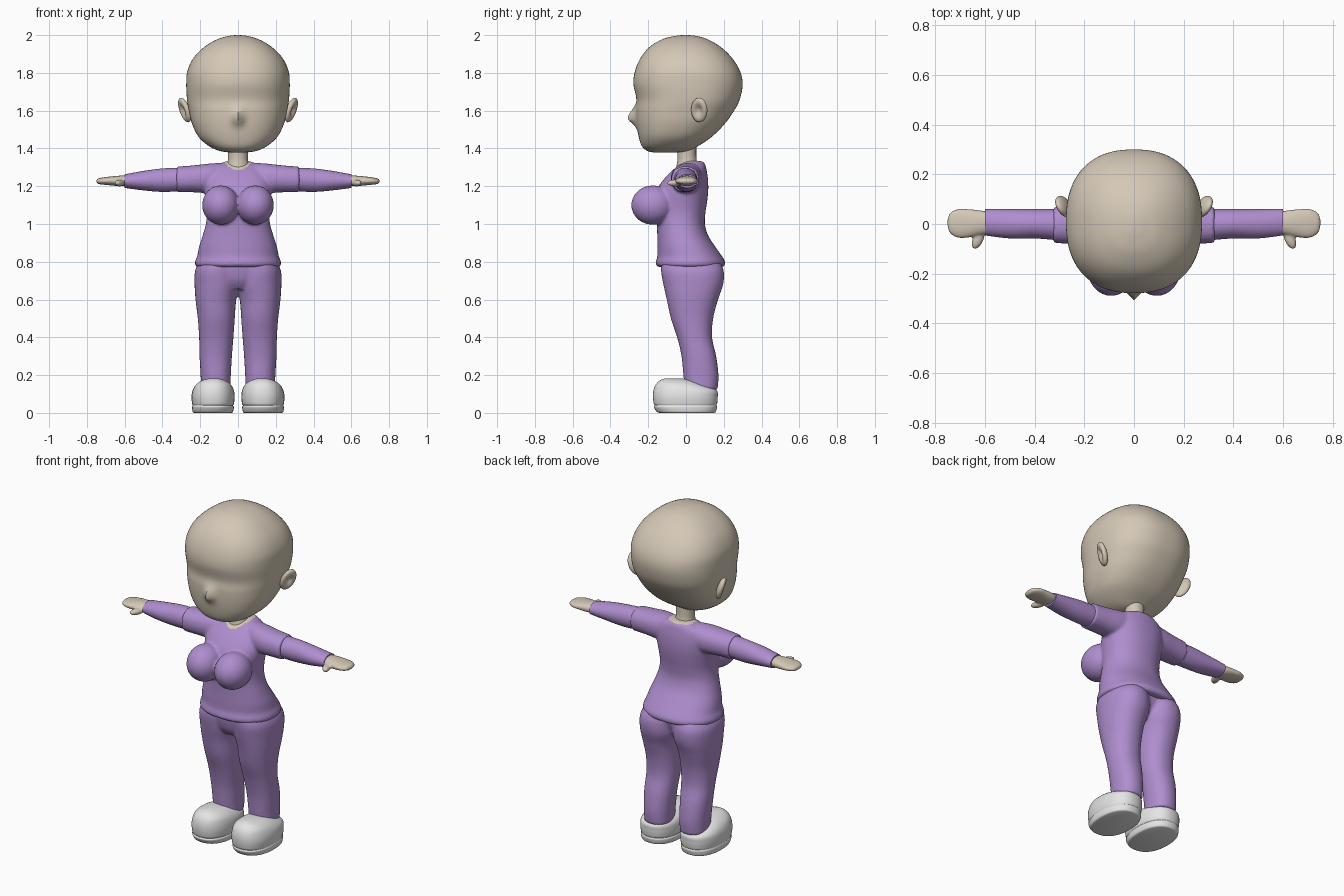
import bpy, bmesh, math
from mathutils import Matrix, Euler, Vector

if "Cube" in bpy.data.objects:
    bpy.data.objects.remove(bpy.data.objects["Cube"])


def material(name, rgb):
    m = bpy.data.materials.new(name)
    m.diffuse_color = (*rgb, 1)
    m.use_nodes = True
    m.node_tree.nodes["Principled BSDF"].inputs["Base Color"].default_value = m.diffuse_color
    return m


SKIN = material("skin beige", (0.66, 0.58, 0.47))
CLOTH = material("lilac cloth", (0.43, 0.27, 0.62))
WHITE = material("shoe white", (0.78, 0.78, 0.78))


def spline(keys, steps):
    """Catmull-Rom through rows of numbers."""
    out = []
    for i in range(len(keys) - 1):
        p = [keys[max(0, min(len(keys) - 1, i + k))] for k in (-1, 0, 1, 2)]
        for s in range(steps):
            t = s / steps
            out.append([b + 0.5 * t * (c - a + t * (2*a - 5*b + 4*c - d + t * (3*(b - c) + d - a)))
                        for a, b, c, d in zip(*p)])
    return out + [list(keys[-1])]


def loft(bm, keys, axis="Z", e=2.2, n=40, steps=5, side=1):
    """Superellipse rings: (position, low, high, low, high) along Z or X."""
    rings = []
    for t, a0, a1, b0, b1 in spline(keys, steps):
        ring = []
        for k in range(n):
            w = 2 * math.pi * k / n
            c, s = math.cos(w), math.sin(w)
            u = (a0 + a1) / 2 + (a1 - a0) / 2 * math.copysign(abs(c) ** (2 / e), c)
            v = (b0 + b1) / 2 + (b1 - b0) / 2 * math.copysign(abs(s) ** (2 / e), s)
            p = (u, v, t) if axis == "Z" else (t, u, v)
            ring.append(bm.verts.new((p[0] * side, p[1], p[2])))
        rings.append(ring)
    for r, q in zip(rings, rings[1:]):
        for k in range(n):
            bm.faces.new((r[k], r[(k + 1) % n], q[(k + 1) % n], q[k]))
    bm.faces.new(rings[0])
    bm.faces.new(rings[-1])


def ball(bm, loc, size, rot=(0, 0, 0), side=1, dent=0):
    """Ellipsoid, optionally hollowed on its outer x face."""
    vs = bmesh.ops.create_uvsphere(bm, u_segments=32, v_segments=20, radius=1)["verts"]
    m = Matrix.LocRotScale(Vector(loc), Euler(rot), Vector(size))
    for v in vs:
        if v.co.x > 0 and dent:
            v.co.x -= dent * math.exp(-4 * (v.co.y ** 2 + v.co.z ** 2))
        v.co = m @ v.co
        v.co.x *= side


def finish(bm, name, mats, voxel=0, smooth=4):
    bmesh.ops.recalc_face_normals(bm, faces=bm.faces)
    me = bpy.data.meshes.new(name)
    bm.to_mesh(me)
    bm.free()
    ob = bpy.data.objects.new(name, me)
    bpy.context.collection.objects.link(ob)
    if voxel:  # fuse overlapping volumes into one soft skin
        r = ob.modifiers.new("fuse", "REMESH")
        r.mode, r.voxel_size = "VOXEL", voxel
        s = ob.modifiers.new("soften", "SMOOTH")
        s.factor, s.iterations = 0.5, smooth
        dg = bpy.context.evaluated_depsgraph_get()
        ob.data = bpy.data.meshes.new_from_object(ob.evaluated_get(dg))
        ob.modifiers.clear()
    ob.data.materials.clear()
    for m in mats:
        ob.data.materials.append(m)
    bpy.ops.object.select_all(action="DESELECT")
    ob.select_set(True)
    bpy.context.view_layer.objects.active = ob
    bpy.ops.object.shade_smooth_by_angle(angle=math.radians(55))
    return ob


# head, with the pointed nose pulled out of the face
bm = bmesh.new()
HEAD = [(1.378, .03, -.16, -.06), (1.385, .09, -.2, .01), (1.41, .15, -.232, .06),
        (1.46, .208, -.25, .135), (1.53, .243, -.262, .205), (1.6, .26, -.266, .255),
        (1.66, .27, -.262, .285), (1.74, .274, -.278, .3), (1.81, .268, -.27, .286),
        (1.88, .235, -.24, .243), (1.94, .175, -.19, .18), (1.98, .105, -.12, .11),
        (1.996, .045, -.055, .05), (2.0, .01, -.02, .015)]
loft(bm, [(z, -w, w, f, b) for z, w, f, b in HEAD], e=2.35, n=96, steps=6)
for v in bm.verts:
    x, y, z = v.co
    if y < -.1:
        dz = (z - 1.56) / (.05 if z > 1.56 else .035)
        v.co.y -= .043 * math.exp(-(x / .026) ** 2 - dz * dz)
finish(bm, "head", [SKIN])

# ears
for s, nm in ((1, "left"), (-1, "right")):
    bm = bmesh.new()
    ball(bm, (.283, .07, 1.603), (.024, .046, .068), (-.2, .3, -.45), s, dent=1.1)
    finish(bm, nm + "_ear", [SKIN])

# neck
bm = bmesh.new()
loft(bm, [(1.26, -.075, .075, -.06, .08), (1.31, -.06, .06, -.05, .065),
          (1.35, -.052, .052, -.045, .055), (1.43, -.055, .055, -.05, .055)], e=2)
finish(bm, "neck", [SKIN])

# shirt: body, bust and short upper sleeves fused together
bm = bmesh.new()
SHIRT = [(.772, .215, -.145, .195), (.785, .228, -.16, .207), (.805, .226, -.158, .205),
         (.83, .216, -.152, .19), (.88, .206, -.152, .155), (.94, .187, -.152, .117),
         (1.0, .17, -.155, .1), (1.06, .164, -.16, .103), (1.12, .17, -.165, .112),
         (1.18, .178, -.155, .118), (1.24, .175, -.115, .116), (1.29, .15, -.065, .108),
         (1.32, .095, -.03, .1), (1.333, .06, -.01, .085)]
loft(bm, [(z, -w, w, f, b) for z, w, f, b in SHIRT], n=64)
for s in (1, -1):
    ball(bm, (.092, -.175, 1.1), (.098, .115, .104), side=s)
    loft(bm, [(.06, -.04, .09, 1.18, 1.325), (.15, -.075, .085, 1.165, 1.32),
              (.24, -.08, .075, 1.168, 1.31), (.325, -.076, .068, 1.168, 1.304)],
         axis="X", side=s)
shirt = finish(bm, "shirt", [CLOTH, SKIN], voxel=.008, smooth=6)
for f in shirt.data.polygons:  # scooped neckline
    x, y, z = f.center
    if abs(x) < .075 and z > (1.287 + 7 * x * x if y < .02 else 1.327):
        f.material_index = 1

# lower sleeves and mitten hands
for s, nm in ((1, "left"), (-1, "right")):
    bm = bmesh.new()
    loft(bm, [(.3, -.066, .06, 1.174, 1.298), (.4, -.058, .06, 1.17, 1.294),
              (.5, -.058, .06, 1.178, 1.281), (.6, -.046, .06, 1.191, 1.263)],
         axis="X", side=s, e=2)
    finish(bm, nm + "_lower_sleeve", [CLOTH])
    bm = bmesh.new()
    loft(bm, [(.56, -.035, .045, 1.205, 1.255), (.62, -.045, .055, 1.2, 1.256),
              (.67, -.055, .06, 1.204, 1.252), (.71, -.055, .06, 1.208, 1.247),
              (.74, -.038, .045, 1.212, 1.241), (.75, -.012, .02, 1.221, 1.234)],
         axis="X", side=s)
    ball(bm, (.627, -.058, 1.217), (.022, .046, .018), (0, 0, .4), s)
    finish(bm, nm + "_hand", [SKIN], voxel=.006, smooth=3)

# trousers: two legs and a pelvis fused together
bm = bmesh.new()
LEG = [(.12, .04, .195, -.006, .167), (.2, .038, .198, -.014, .172),
       (.3, .032, .204, -.024, .16), (.4, .024, .206, -.047, .138),
       (.5, .017, .213, -.08, .144), (.6, .009, .225, -.102, .17),
       (.68, -.01, .23, -.12, .197), (.75, -.01, .228, -.132, .2), (.8, -.01, .205, -.13, .18)]
for s in (1, -1):
    loft(bm, LEG, side=s)
loft(bm, [(.655, -.08, .08, -.085, .11), (.7, -.14, .14, -.115, .14),
          (.76, -.17, .17, -.13, .165), (.8, -.17, .17, -.13, .165)])
finish(bm, "trousers", [CLOTH], voxel=.009, smooth=5)

# shoes with a grooved sole
SHOE = [(0, .034, .232, -.14, .15), (.006, .026, .24, -.155, .158), (.03, .022, .243, -.17, .164),
        (.04, .026, .24, -.166, .161), (.05, .021, .243, -.171, .165), (.085, .018, .246, -.175, .168),
        (.12, .022, .24, -.172, .162), (.15, .038, .222, -.16, .1), (.172, .068, .19, -.138, .04),
        (.183, .105, .15, -.11, -.03)]
for s, nm in ((1, "left"), (-1, "right")):
    bm = bmesh.new()
    loft(bm, SHOE, e=2.3, n=48, side=s)
    finish(bm, nm + "_shoe", [WHITE])
